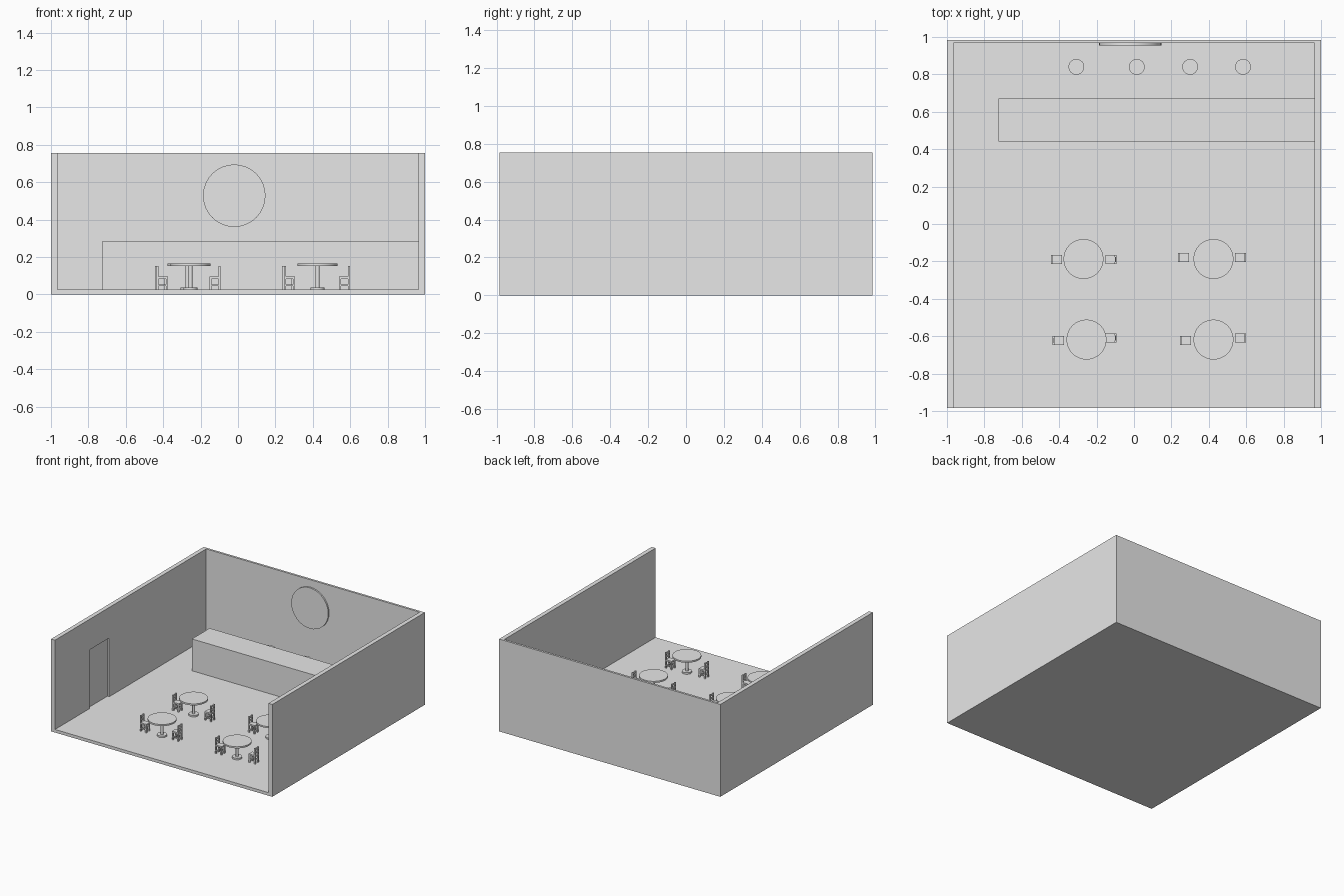
import bpy, bmesh
from mathutils import Matrix, Vector

cube = bpy.data.objects.get("Cube")
if cube:
    bpy.data.objects.remove(cube, do_unlink=True)

GREY = bpy.data.materials.new("plain grey")
GREY.use_nodes = True
GREY.diffuse_color = (0.8, 0.8, 0.8, 1)
GREY.node_tree.nodes["Principled BSDF"].inputs["Base Color"].default_value = (0.8, 0.8, 0.8, 1)

FLOOR = 0.025
BACK = 0.967


def add_box(bm, lo, hi):
    lo, hi = Vector(lo), Vector(hi)
    size = Matrix.Diagonal((hi - lo).to_4d())
    size[3][3] = 1
    bmesh.ops.create_cube(bm, size=1, matrix=Matrix.Translation((lo + hi) / 2) @ size)


def add_disc(bm, radius, z0, z1, sides=32):
    bmesh.ops.create_cone(bm, cap_ends=True, segments=sides, radius1=radius, radius2=radius,
                          depth=z1 - z0, matrix=Matrix.Translation((0, 0, (z0 + z1) / 2)))


def finish(bm, name, location=(0, 0, 0), smooth=False):
    mesh = bpy.data.meshes.new(name)
    bm.to_mesh(mesh)
    bm.free()
    mesh.materials.append(GREY)
    obj = bpy.data.objects.new(name, mesh)
    obj.location = location
    bpy.context.collection.objects.link(obj)
    if smooth:
        bpy.ops.object.select_all(action='DESELECT')
        obj.select_set(True)
        bpy.context.view_layer.objects.active = obj
        bpy.ops.object.shade_smooth_by_angle()
    return obj


def box(name, lo, hi):
    bm = bmesh.new()
    add_box(bm, lo, hi)
    return finish(bm, name)


def cut(target, cutter):
    mod = target.modifiers.new("cut", 'BOOLEAN')
    mod.operation = 'DIFFERENCE'
    mod.solver = 'EXACT'
    mod.object = cutter
    bpy.context.view_layer.objects.active = target
    bpy.ops.object.modifier_apply(modifier=mod.name)
    bpy.data.objects.remove(cutter, do_unlink=True)


# Room shell, open at the front and top, with a shallow door recess
room = box("room_shell", (-1, -0.985, 0), (1, 0.985, 0.755))
cut(room, box("room_cutter", (-0.965, -1.2, FLOOR), (0.965, BACK, 1)))
cut(room, box("door_cutter", (-0.982, -0.54, FLOOR), (-0.9, -0.285, 0.505)))

# Long counter against the left wall
box("counter", (-0.725, 0.44, FLOOR), (0.965, 0.67, 0.285))

# Round plaque on the back wall
bm = bmesh.new()
add_disc(bm, 0.167, 0, 0.012)
plaque = finish(bm, "wall_disc", (-0.02, BACK, 0.528), smooth=True)
plaque.rotation_euler.x = 1.5708


# Pedestal shape shared by stools and tables
def pedestal(name, x, y, top_r, top_z, thick, base_r):
    bm = bmesh.new()
    add_disc(bm, top_r, top_z - thick, top_z)
    add_disc(bm, 0.011, 0.01, top_z - thick / 2, 16)
    add_disc(bm, base_r, 0, 0.013)
    finish(bm, name, (x, y, FLOOR), smooth=True)


for x in (-0.308, 0.015, 0.3, 0.583):
    pedestal("stool", x, 0.84, 0.042, 0.148, 0.015, 0.033)


# Chair facing +x when side is 1, -x when side is -1
def chair(x, y, side):
    bm = bmesh.new()
    w, d, t = 0.03, 0.024, 0.011
    add_box(bm, (-w, -d, 0.058), (w, d, 0.07))
    for s in (-1, 1):
        y0, y1 = sorted((s * d, s * (d - t)))
        add_box(bm, (-w, y0, 0), (t - w, y1, 0.128))
        add_box(bm, (w - t, y0, 0), (w, y1, 0.06))
        add_box(bm, (-w + t / 2, y0, 0.02), (w - t / 2, y1, 0.028))
    for z in (0.085, 0.112):
        add_box(bm, (-w + 0.002, -d + t / 2, z), (t - w - 0.002, d - t / 2, z + 0.014))
    obj = finish(bm, "chair", (x, y, FLOOR))
    if side < 0:
        obj.rotation_euler.z = 3.14159


# Tables, each with a pair of facing chairs: x, y, left chair (x, y), right chair (x, y)
SETS = [
    (-0.27, -0.187, (-0.415, -0.19), (-0.123, -0.19)),
    (0.425, -0.187, (0.264, -0.18), (0.57, -0.18)),
    (-0.254, -0.618, (-0.405, -0.623), (-0.123, -0.61)),
    (0.425, -0.618, (0.275, -0.623), (0.57, -0.61)),
]
for x, y, first, second in SETS:
    pedestal("table", x, y, 0.107, 0.14, 0.013, 0.037)
    chair(*first, 1)
    chair(*second, -1)
